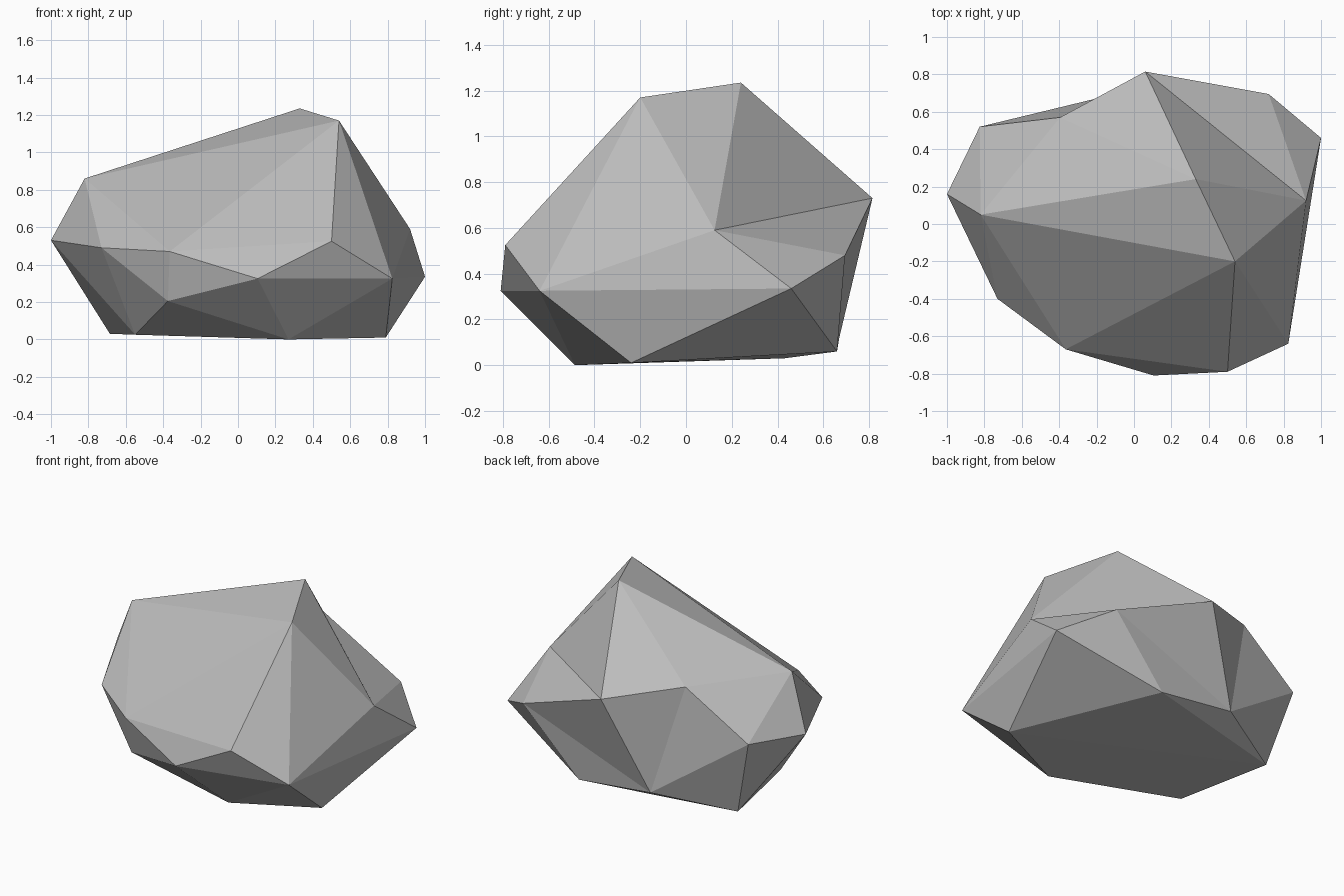
import bpy
import bmesh

cube = bpy.data.objects.get("Cube")
if cube:
    bpy.data.objects.remove(cube, do_unlink=True)

# Corner points of the boulder
corners = {
    # crown and left shoulder
    "A": (.33, .24, 1.235), "B": (.54, -.2, 1.17), "C": (-.82, .05, .86),
    # middle belt, running round from the -x tip past the front
    "D": (-1, .16, .53), "E": (-.73, -.4, .49), "F": (-.365, -.67, .47),
    "V": (-.375, -.59, .205), "G": (.105, -.81, .325), "H": (.5, -.79, .525),
    "I": (.825, -.64, .325), "J": (.92, .125, .59), "K": (1, .46, .335),
    "M": (.72, .695, .48), "L": (.06, .815, .73), "T": (-.395, .57, .84),
    "S": (-.825, .52, .55),
    # underside
    "P": (.27, -.485, 0), "O": (.79, -.24, .01), "N": (.33, .66, .06),
    "U": (-.205, .67, .12), "Q": (-.685, .43, .03), "R": (-.55, -.21, .025),
}

# Facets fan out from a hub corner across its neighbours
fans = {
    "A": "BCTLJB",   # crown
    "C": "BFEDST",   # left shoulder
    "J": "LMKIB",    # right shoulder
    "H": "BFGIB",    # front knob
    "V": "FGPREF",   # front undercut
    "I": "GPOK",     # front right foot
    "K": "ONM",      # back right foot
    "E": "DR",       # left cheek
    "U": "LMNQSTL",  # back hollow
    "Q": "SDRPON",   # left foot and base
}

bm = bmesh.new()
point = {name: bm.verts.new(co) for name, co in corners.items()}
for hub, ring in fans.items():
    for a, b in zip(ring, ring[1:]):
        bm.faces.new((point[hub], point[a], point[b]))
bmesh.ops.recalc_face_normals(bm, faces=bm.faces[:])

mesh = bpy.data.meshes.new("boulder")
bm.to_mesh(mesh)
bm.free()
boulder = bpy.data.objects.new("boulder", mesh)
bpy.context.collection.objects.link(boulder)

# Plain grey stone
stone = bpy.data.materials.new("grey_stone")
stone.use_nodes = True
grey = (.5, .5, .5, 1)
stone.diffuse_color = grey
for node in stone.node_tree.nodes:
    if node.type == "BSDF_PRINCIPLED":
        node.inputs["Base Color"].default_value = grey
        node.inputs["Roughness"].default_value = .9
mesh.materials.append(stone)
